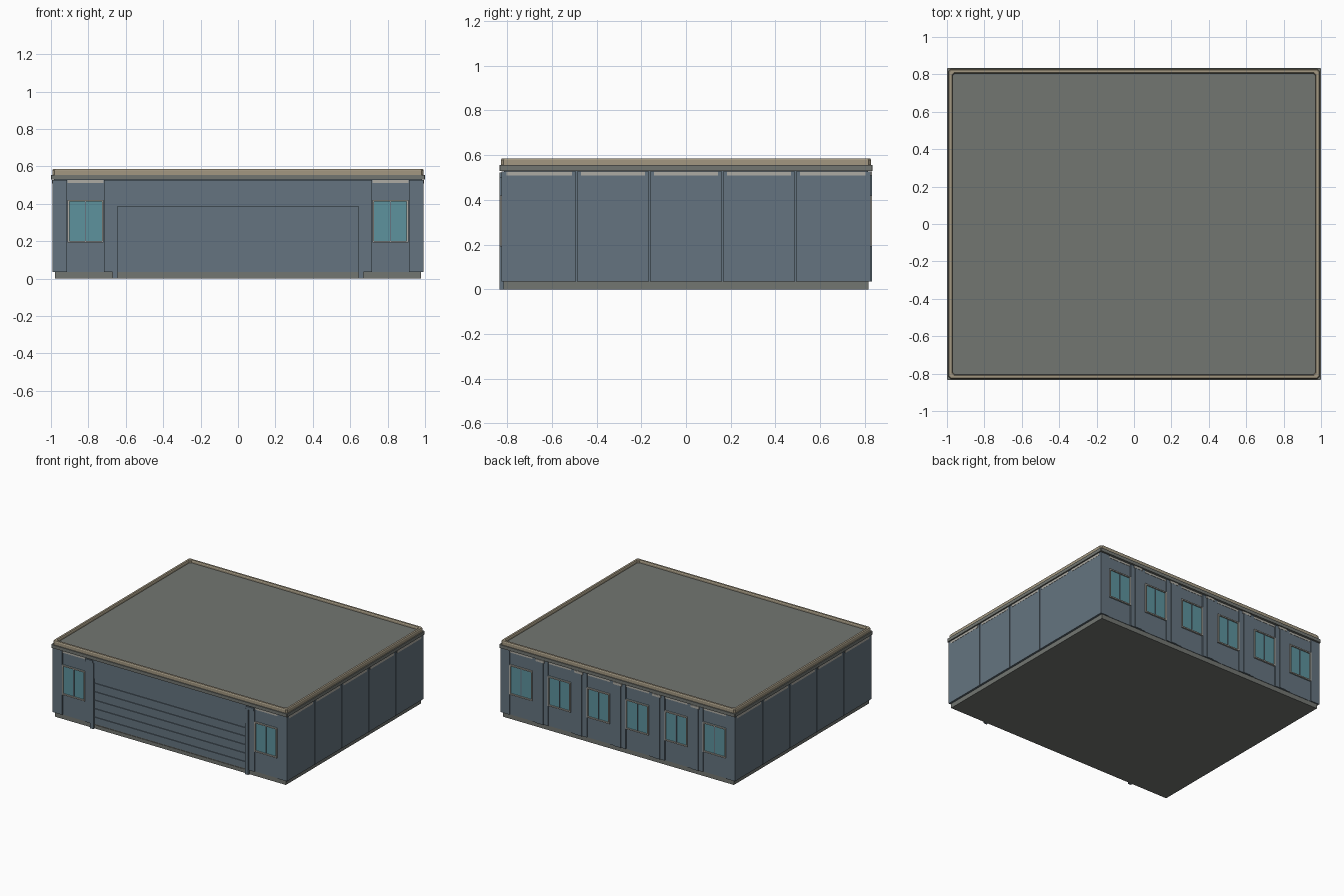
import bpy, bmesh

if "Cube" in bpy.data.objects:
    bpy.data.objects.remove(bpy.data.objects["Cube"])

def material(name, rgb):
    m = bpy.data.materials.new(name)
    m.diffuse_color = (*rgb, 1)
    m.use_nodes = True
    m.node_tree.nodes["Principled BSDF"].inputs["Base Color"].default_value = m.diffuse_color
    return m

WALL = material("blue_grey_wall", (0.13, 0.175, 0.215))
STONE = material("grey_base", (0.17, 0.18, 0.165))
TAN = material("tan_cap", (0.36, 0.31, 0.22))
TRIM = material("pale_trim", (0.42, 0.41, 0.37))
GLASS = material("window_glass", (0.11, 0.29, 0.34))

def finish(name, bm, mat):
    bmesh.ops.recalc_face_normals(bm, faces=bm.faces)
    me = bpy.data.meshes.new(name)
    bm.to_mesh(me)
    bm.free()
    me.materials.append(mat)
    ob = bpy.data.objects.new(name, me)
    bpy.context.collection.objects.link(ob)
    return ob

def box(name, x0, x1, y0, y1, z0, z1, mat):
    bm = bmesh.new()
    bmesh.ops.create_cube(bm, size=1)
    for v in bm.verts:
        v.co = (x0 + (v.co.x + .5) * (x1 - x0),
                y0 + (v.co.y + .5) * (y1 - y0),
                z0 + (v.co.z + .5) * (z1 - z0))
    return finish(name, bm, mat)

def ring(name, profile, chamfer, mat):
    """Sweep a closed (inset, z) profile around the building outline."""
    bm = bmesh.new()
    loops = []
    for inset, z in profile:
        x, y, c = 1 - inset, 0.835 - inset, chamfer
        pts = [(x - c, -y), (x, c - y), (x, y - c), (x - c, y),
               (c - x, y), (-x, y - c), (-x, c - y), (c - x, -y)]
        loops.append([bm.verts.new((px, py, z)) for px, py in pts])
    for i, a in enumerate(loops):
        b = loops[(i + 1) % len(loops)]
        for j in range(8):
            k = (j + 1) % 8
            bm.faces.new((a[j], a[k], b[k], b[j]))
    return finish(name, bm, mat)

# main volume, base and roof
box("wall_core", -.983, .983, -.815, .815, .035, .53, WALL)
box("base_plinth", -.978, .978, -.817, .817, 0, .035, STONE)
box("roof_deck", -.975, .975, -.812, .812, .525, .565, STONE)
ring("cornice", [(0, .53), (0, .555), (.03, .555), (.03, .53)], .004, STONE)
ring("parapet_cap", [(.007, .555), (.007, .578), (.011, .585), (.026, .585),
                     (.03, .578), (.03, .555)], .012, TAN)

# five flat panels on each side wall, parted by narrow seams
seams = [-.823, -.49, -.163, .163, .49, .823]
for s in (-1, 1):
    for a, b in zip(seams, seams[1:]):
        xs = sorted((s * .98, s * .993))
        box("side_panel", *xs, a + .002, b - .002, .035, .526, WALL)
        xs = sorted((s * .98, s * .9945))
        box("side_trim", *xs, a + .02, b - .02, .508, .526, TRIM)

def face_box(name, side, x0, x1, depth, z0, z1, mat):
    """Box standing on the front (side -1) or back (side 1) wall."""
    y0, y1 = sorted((side * .805, side * depth))
    return box(name, x0, x1, y0, y1, z0, z1, mat)

def window(side, cx):
    w, z0, z1, t = .096, .192, .42, .009
    face_box("sill_panel", side, cx - w, cx + w, .82, .035, z0, WALL)
    face_box("glass", side, cx - w, cx + w, .823, z0, z1, GLASS)
    for s in (-1, 1):
        xs = sorted((cx + s * w, cx + s * (w - t)))
        face_box("frame_side", side, *xs, .832, z0, z1, TRIM)
    face_box("frame_sill", side, cx - w, cx + w, .832, z0, z0 + t, TRIM)
    face_box("frame_head", side, cx - w, cx + w, .832, z1 - t, z1, TRIM)
    face_box("mullion", side, cx - .003, cx + .003, .827, z0, z1, WALL)
    face_box("head_panel", side, cx - w, cx + w, .82, z1, .526, WALL)
    face_box("head_trim", side, cx - w, cx + w, .822, .51, .526, TRIM)

# back wall: six windows with wall strips and narrow pilasters between them
back = [-.82, -.495, -.165, .165, .495, .82]
edges = [-.993] + [c + s * .098 for c in back for s in (-1, 1)] + [.993]
for cx in back:
    window(1, cx)
for a, b in zip(edges[::2], edges[1::2]):
    face_box("back_strip", 1, a, b, .826, .035, .526, WALL)
for a, b in zip(back, back[1:]):
    m = (a + b) / 2
    face_box("back_pilaster", 1, m - .028, m + .028, .831, .035, .51, WALL)
    face_box("pilaster_head", 1, m - .036, m + .036, .832, .508, .526, TRIM)

# front wall: a window and a door post at each end
for s in (-1, 1):
    window(-1, s * .815)
    for a, b in ((.645, .717), (.913, .993)):
        face_box("front_strip", -1, *sorted((s * a, s * b)), .826, .035, .526, WALL)
    face_box("door_post", -1, *sorted((s * .643, s * .67)), .833, 0, .505, WALL)
    face_box("post_head", -1, *sorted((s * .652, s * .715)), .833, .5, .522, WALL)

# wide sectional door and the wall above it
face_box("door_header", -1, -.645, .645, .826, .385, .526, WALL)
levels = [.035, .09, .155, .22, .285, .35, .385]
for a, b in zip(levels, levels[1:]):
    face_box("door_section", -1, -.643, .643, .821, a + .002, b - .002, WALL)
face_box("door_threshold", -1, -.643, .643, .821, .01, .03, STONE)
